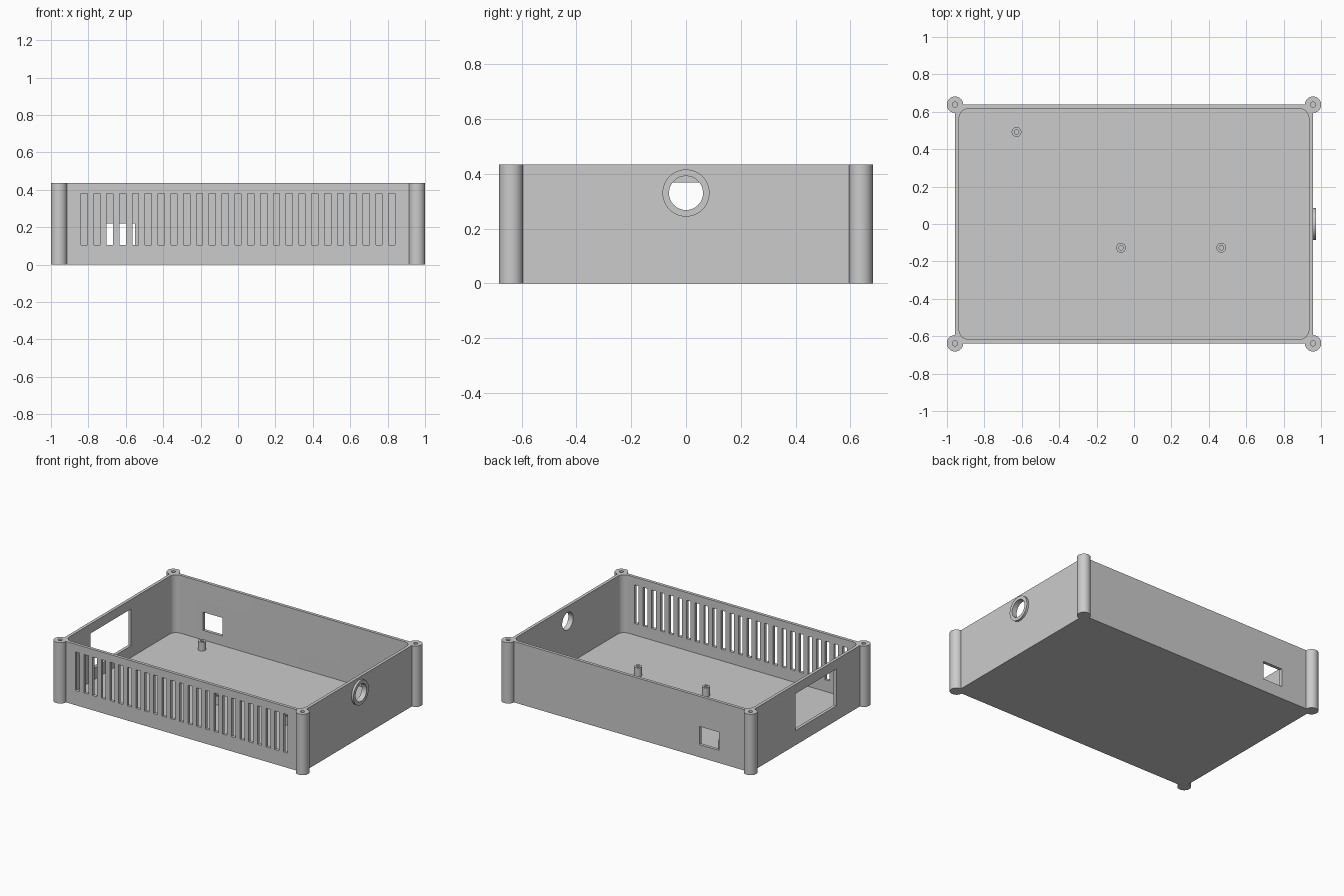
import bpy, bmesh, math
from mathutils import Matrix, Vector

cube = bpy.data.objects.get("Cube")
if cube:
    bpy.data.objects.remove(cube, do_unlink=True)

HX, HY, H = 0.957, 0.638, 0.435      # half length, half width, height
WALL = 0.022
POST_R = 0.044

grey = bpy.data.materials.new("light grey plastic")
grey.use_nodes = True
colour = (0.6, 0.6, 0.6, 1)
grey.diffuse_color = colour
grey.node_tree.nodes["Principled BSDF"].inputs["Base Color"].default_value = colour


def make(name, bm):
    mesh = bpy.data.meshes.new(name)
    bm.to_mesh(mesh)
    bm.free()
    mesh.materials.append(grey)
    ob = bpy.data.objects.new(name, mesh)
    bpy.context.collection.objects.link(ob)
    return ob


def add_box(bm, lo, hi):
    lo, hi = Vector(lo), Vector(hi)
    m = Matrix.Translation((lo + hi) / 2) @ Matrix.Diagonal((*(hi - lo), 1))
    return bmesh.ops.create_cube(bm, size=1, matrix=m)["verts"]


def add_rod(bm, start, length, radius, along_x=False, segments=48):
    turn = Matrix.Rotation(math.pi / 2, 4, 'Y') if along_x else Matrix()
    m = Matrix.Translation(start) @ turn @ Matrix.Translation((0, 0, length / 2))
    bmesh.ops.create_cone(bm, cap_ends=True, segments=segments, radius1=radius,
                          radius2=radius, depth=length, matrix=m)


def combine(target, bm, operation):
    """Apply a boolean with the given shape, then discard the shape."""
    tool = make("cutter", bm)
    tool.hide_render = True
    mod = target.modifiers.new("boolean", 'BOOLEAN')
    mod.operation, mod.object, mod.solver = operation, tool, 'EXACT'
    graph = bpy.context.evaluated_depsgraph_get()
    result = bpy.data.meshes.new_from_object(target.evaluated_get(graph))
    target.modifiers.clear()
    target.data = result
    bpy.data.objects.remove(tool, do_unlink=True)


corners = [(sx * HX, sy * HY) for sx in (-1, 1) for sy in (-1, 1)]

# Case body: solid block
bm = bmesh.new()
add_box(bm, (-HX, -HY, 0), (HX, HY, H))
body = make("case_body", bm)

# Round screw columns at the corners
bm = bmesh.new()
for x, y in corners:
    add_rod(bm, (x, y, 0), H, POST_R)
combine(body, bm, 'UNION')

# Inner cavity with rounded vertical corners
bm = bmesh.new()
add_box(bm, (WALL - HX, WALL - HY, WALL), (HX - WALL, HY - WALL, H + 0.1))
upright = [e for e in bm.edges if abs(e.verts[0].co.z - e.verts[1].co.z) > 0.1]
bmesh.ops.bevel(bm, geom=upright, offset=0.05, segments=8, profile=0.5, affect='EDGES')
combine(body, bm, 'DIFFERENCE')

# Front vent slots
bm = bmesh.new()
for i in range(25):
    x = (i - 12) * 0.0685
    add_box(bm, (x - 0.017, -HY - 0.05, 0.105), (x + 0.017, -HY + 0.05, 0.38))
# Back socket opening and side window
add_box(bm, (-0.707, HY - 0.05, 0.09), (-0.552, HY + 0.05, 0.22))
add_box(bm, (-HX - 0.05, -0.33, 0.105), (-HX + 0.05, 0.13, 0.368))
# Round cable opening
add_rod(bm, (HX - 0.05, 0, 0.33), 0.1, 0.062, along_x=True, segments=64)
# Screw bores in the columns
for x, y in corners:
    add_rod(bm, (x, y, H - 0.15), 0.2, 0.014, segments=24)
combine(body, bm, 'DIFFERENCE')

# Raised collar round the cable opening
bm = bmesh.new()
add_rod(bm, (HX - 0.005, 0, 0.33), 0.021, 0.086, along_x=True, segments=64)
collar = make("cable_collar", bm)
bm = bmesh.new()
add_rod(bm, (HX - 0.05, 0, 0.33), 0.1, 0.062, along_x=True, segments=64)
combine(collar, bm, 'DIFFERENCE')

# Board standoffs on the floor
parts = [body, collar]
for i, (x, y) in enumerate([(-0.628, 0.492), (-0.07, -0.127), (0.467, -0.127)]):
    bm = bmesh.new()
    add_rod(bm, (x, y, 0.012), 0.073, 0.026, segments=32)
    standoff = make(f"standoff_{i + 1}", bm)
    bm = bmesh.new()
    add_rod(bm, (x, y, 0.025), 0.1, 0.012, segments=24)
    combine(standoff, bm, 'DIFFERENCE')
    parts.append(standoff)

# Smooth round surfaces, keep hard edges
bpy.ops.object.select_all(action='DESELECT')
for ob in parts:
    ob.select_set(True)
bpy.context.view_layer.objects.active = body
bpy.ops.object.shade_smooth_by_angle(angle=math.radians(30))
